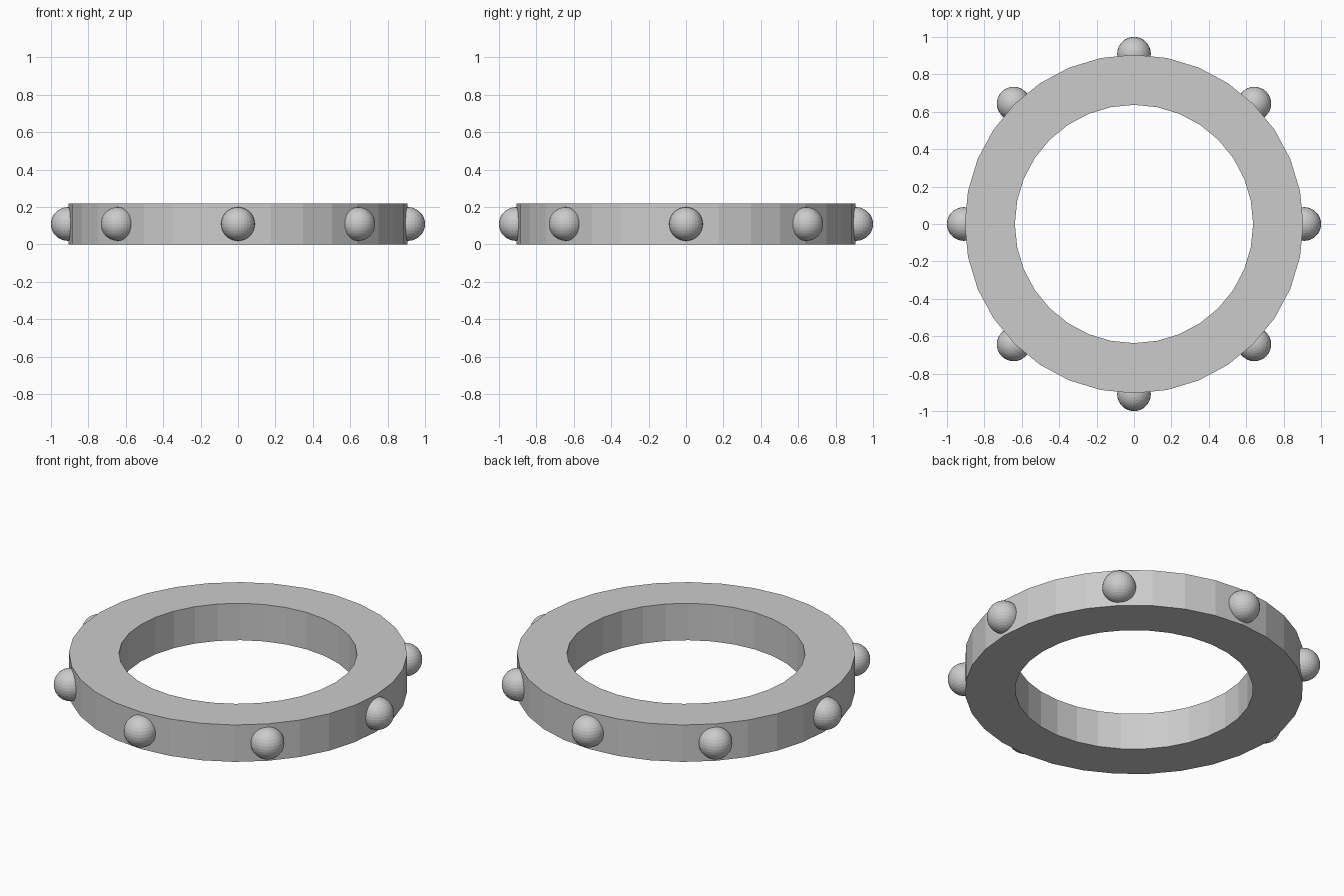
import bpy, bmesh
from math import cos, sin, pi

if "Cube" in bpy.data.objects:
    bpy.data.objects.remove(bpy.data.objects["Cube"])

SIDES, OUTER, INNER, HEIGHT = 32, 0.905, 0.637, 0.218
BALL_R, BALL_COUNT = 0.09, 8

# Flat ring: rectangular section swept around z
bm = bmesh.new()
section = [(INNER, 0), (OUTER, 0), (OUTER, HEIGHT), (INNER, HEIGHT)]
loops = []
for i in range(SIDES):
    a = 2 * pi * i / SIDES
    loops.append([bm.verts.new((r * cos(a), r * sin(a), z)) for r, z in section])
for i in range(SIDES):
    p, q = loops[i], loops[(i + 1) % SIDES]
    for j in range(4):
        k = (j + 1) % 4
        bm.faces.new((p[j], q[j], q[k], p[k]))
bmesh.ops.recalc_face_normals(bm, faces=bm.faces)
mesh = bpy.data.meshes.new("ring")
bm.to_mesh(mesh)
bm.free()
bpy.context.collection.objects.link(bpy.data.objects.new("ring", mesh))

# Balls set into the outer rim
for i in range(BALL_COUNT):
    a = 2 * pi * i / BALL_COUNT
    r = 1 - BALL_R
    bpy.ops.mesh.primitive_uv_sphere_add(
        segments=32, ring_count=16, radius=BALL_R,
        location=(r * cos(a), r * sin(a), HEIGHT / 2))
    bpy.context.object.name = f"rim_ball_{i + 1}"
